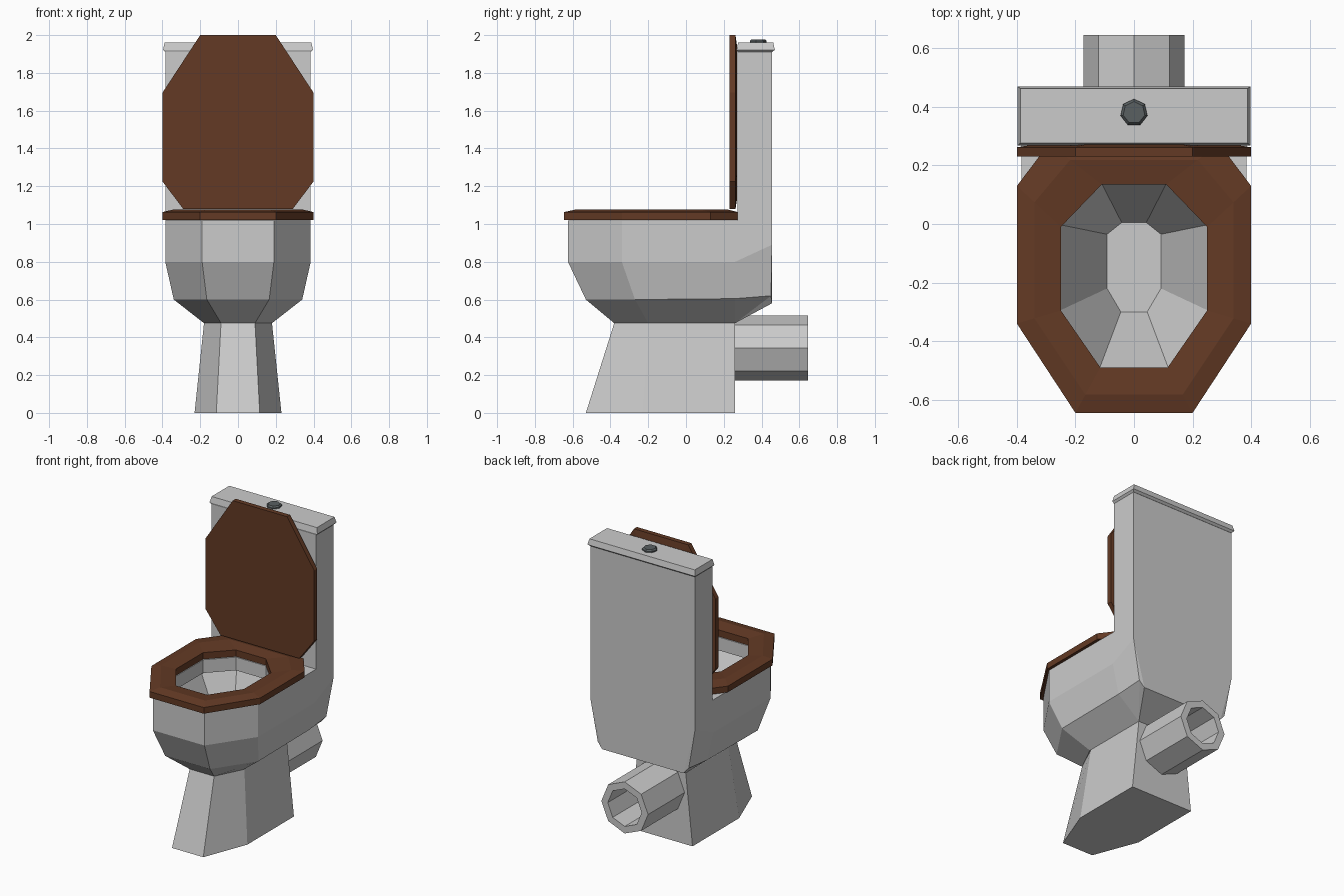
import bpy, bmesh, math

if "Cube" in bpy.data.objects:
    bpy.data.objects.remove(bpy.data.objects["Cube"])


def material(name, color):
    m = bpy.data.materials.new(name)
    m.diffuse_color = color
    m.use_nodes = True
    m.node_tree.nodes["Principled BSDF"].inputs["Base Color"].default_value = m.diffuse_color
    return m


BROWN = material("brown wood", (0.125, 0.042, 0.018, 1))
STEEL = material("dark metal", (0.10, 0.115, 0.12, 1))


def mirrored(half):
    """Close a right-hand half outline with its mirror image."""
    return half + [(-x, y, z) for x, y, z in reversed(half)]


def flat(half, z):
    return mirrored([(x, y, z) for x, y in half])


def blend(a, b, t):
    return [(p[0] + (q[0] - p[0]) * t, p[1] + (q[1] - p[1]) * t) for p, q in zip(a, b)]


def loft(name, rings, mat=None, wrap=False):
    """Skin a series of rings; cap the ends, or wrap last to first."""
    bm = bmesh.new()
    vs = [[bm.verts.new(p) for p in r] for r in rings]
    n = len(rings[0])
    pairs = list(zip(vs, vs[1:])) + ([(vs[-1], vs[0])] if wrap else [])
    for a, b in pairs:
        for i in range(n):
            j = (i + 1) % n
            bm.faces.new((a[i], a[j], b[j], b[i]))
    if not wrap:
        bm.faces.new(vs[0])
        bm.faces.new(vs[-1])
    bmesh.ops.remove_doubles(bm, verts=bm.verts, dist=1e-4)
    bmesh.ops.recalc_face_normals(bm, faces=bm.faces)
    me = bpy.data.meshes.new(name)
    bm.to_mesh(me)
    bm.free()
    ob = bpy.data.objects.new(name, me)
    bpy.context.collection.objects.link(ob)
    if mat:
        me.materials.append(mat)
    return ob


def rect(x, y0, y1, z):
    return flat([(x, y0), (x, y1)], z)


# Outlines shared by the seat, lid and bowl opening
seat_outer = [(0.2, -0.645), (0.4, -0.34), (0.4, 0.13), (0.29, 0.275)]
seat_inner = [(0.115, -0.49), (0.25, -0.295), (0.25, -0.01), (0.11, 0.135)]
lip = [(x * 1.1, (y + 0.16) * 1.08 - 0.16) for x, y in seat_inner]
floor = [(0.045, -0.30), (0.092, -0.22), (0.092, -0.035), (0.042, 0.005)]


def opening(half, z):
    return flat(half + half[-1:], z)


# Bowl: outer shell, rim, inner lip and basin
loft("bowl", [
    flat([(0.09, -0.38), (0.18, -0.2)] + [(0.18, 0.26)] * 3, 0.475),
    mirrored([(0.165, -0.53, 0.6), (0.34, -0.27, 0.6), (0.34, 0.26, 0.605),
              (0.335, 0.45, 0.62), (0.3, 0.455, 0.58)]),
    mirrored([(0.19, -0.625, 0.8), (0.385, -0.34, 0.8), (0.385, 0.26, 0.8),
              (0.385, 0.455, 0.89), (0.385, 0.455, 0.89)]),
    flat([(0.19, -0.625), (0.385, -0.34), (0.385, 0.26)] + [(0.385, 0.455)] * 2, 1.018),
    opening(seat_inner, 1.018),
    opening(seat_inner, 0.93),
    opening(lip, 0.93),
    opening(floor, 0.55),
])

# Pedestal
loft("pedestal", [
    flat([(0.115, -0.53), (0.23, -0.23), (0.23, 0.26)], 0),
    flat([(0.09, -0.38), (0.18, -0.19), (0.18, 0.26)], 0.475),
])

# Cistern and its chamfered cover
loft("cistern", [rect(0.385, 0.272, 0.455, 1.018), rect(0.385, 0.272, 0.455, 1.915)])
loft("cistern_cover", [
    rect(0.385, 0.272, 0.456, 1.91),
    rect(0.397, 0.268, 0.47, 1.922),
    rect(0.388, 0.276, 0.462, 1.96),
])


# Flush button, seven sided
def disc(r, z):
    return [(r * math.sin(math.tau * i / 7), 0.38 + r * math.cos(math.tau * i / 7), z)
            for i in range(7)]


loft("flush_button", [disc(0.047, 1.955), disc(0.047, 1.968), disc(0.038, 1.977)], STEEL)


# Hollow octagonal waste pipe
def pipe_ring(r, y):
    return [(r * math.cos(math.tau * i / 8), y, 0.343 + r * math.sin(math.tau * i / 8))
            for i in range(8)]


loft("waste_pipe", [pipe_ring(0.172, 0.25), pipe_ring(0.172, 0.645),
                    pipe_ring(0.125, 0.645), pipe_ring(0.125, 0.28)])

# Seat ring with a slightly domed top
loft("seat", [
    flat(seat_outer, 1.022), flat(seat_outer, 1.063),
    flat(blend(seat_outer, seat_inner, 0.4), 1.077),
    flat(seat_inner, 1.066), flat(seat_inner, 1.022),
], BROWN, wrap=True)


# Raised lid: the seat outline stood upright, domed at the back
def upright(half, y):
    return mirrored([(x, y, 1.355 - v) for x, v in half])


loft("lid", [upright(seat_outer, 0.23), upright(seat_outer, 0.262),
             upright(blend(seat_outer, seat_inner, 0.4), 0.271)], BROWN)
